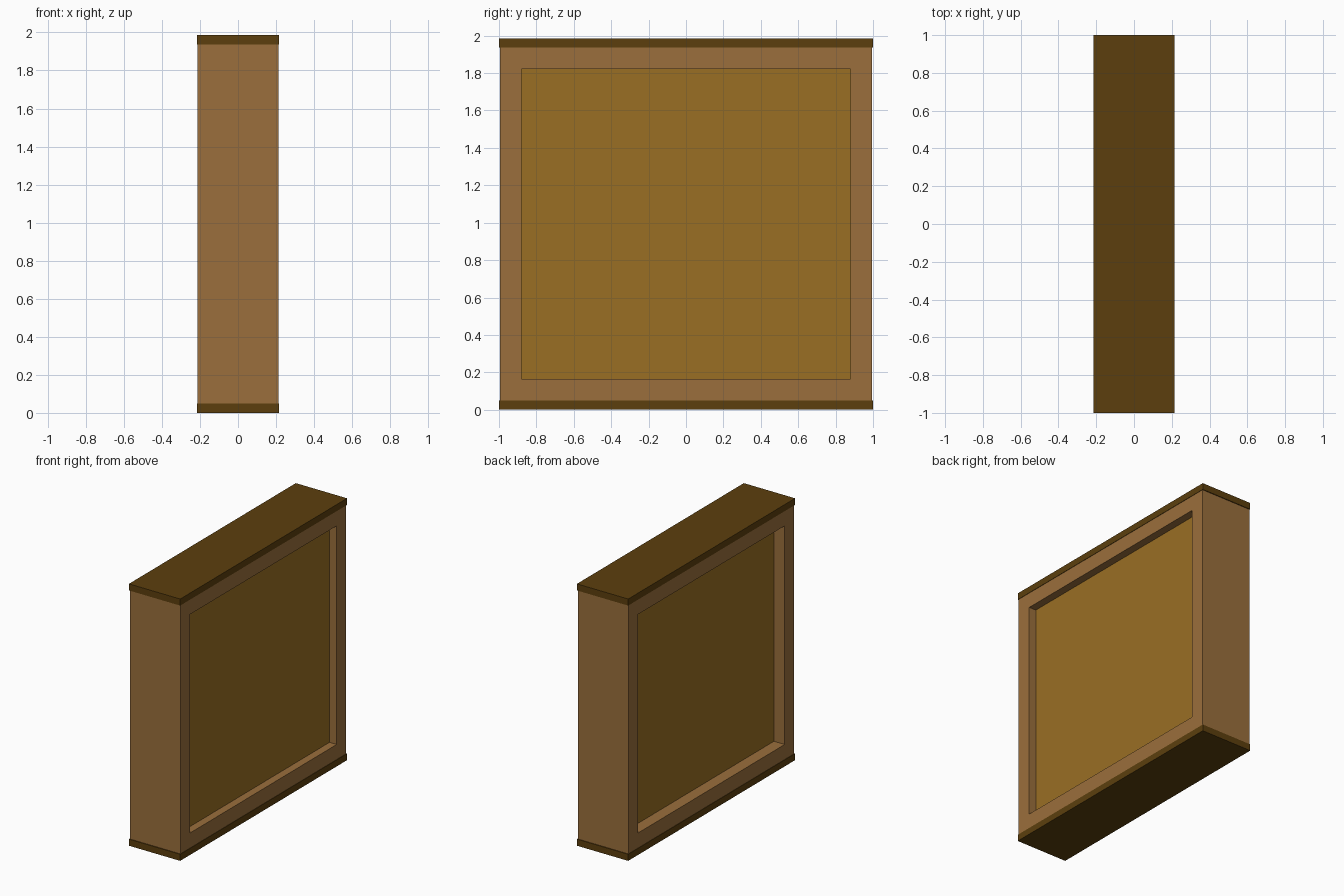
import bpy, bmesh
from mathutils import Matrix

if "Cube" in bpy.data.objects:
    bpy.data.objects.remove(bpy.data.objects["Cube"])


def material(name, rgb):
    m = bpy.data.materials.new(name)
    # sRGB bytes to linear colour
    m.diffuse_color = [((c / 255 + 0.055) / 1.055) ** 2.4 for c in rgb] + [1]
    m.use_nodes = True
    m.node_tree.nodes["Principled BSDF"].inputs["Base Color"].default_value = m.diffuse_color
    return m


frame_wood = material("frame_wood", (155, 111, 60))
dark_wood = material("dark_wood", (92, 63, 13))
panel_wood = material("panel_wood", (154, 111, 36))


def box_mesh(size, z_mid):
    bm = bmesh.new()
    bmesh.ops.create_cube(bm, size=1, matrix=Matrix.Translation((0, 0, z_mid)) @ Matrix.Diagonal((*size, 1)))
    return bm


def finish(bm, name, *mats):
    me = bpy.data.meshes.new(name)
    bm.normal_update()
    bm.to_mesh(me)
    bm.free()
    for m in mats:
        me.materials.append(m)
    ob = bpy.data.objects.new(name, me)
    bpy.context.collection.objects.link(ob)
    return ob


H, T = 1.986, 0.05  # total height, slab thickness

# Top and bottom slabs
for name, z in (("bottom_slab", T / 2), ("top_slab", H - T / 2)):
    finish(box_mesh((0.43, 2.0, T), z), name, dark_wood)

# Framed body with a recessed panel on each broad side
bm = box_mesh((0.424, 1.988, H - 2 * T), H / 2)
bm.normal_update()
for side, depth in ((1, 0.06), (-1, 0.09)):
    face = next(f for f in bm.faces if f.normal.x * side > 0.9)
    bmesh.ops.inset_individual(bm, faces=[face], thickness=0.114, use_even_offset=True)
    # Straight walls down to the panel
    bmesh.ops.inset_individual(bm, faces=[face], thickness=0, depth=-depth)
    face.material_index = 1
finish(bm, "framed_body", frame_wood, panel_wood)
